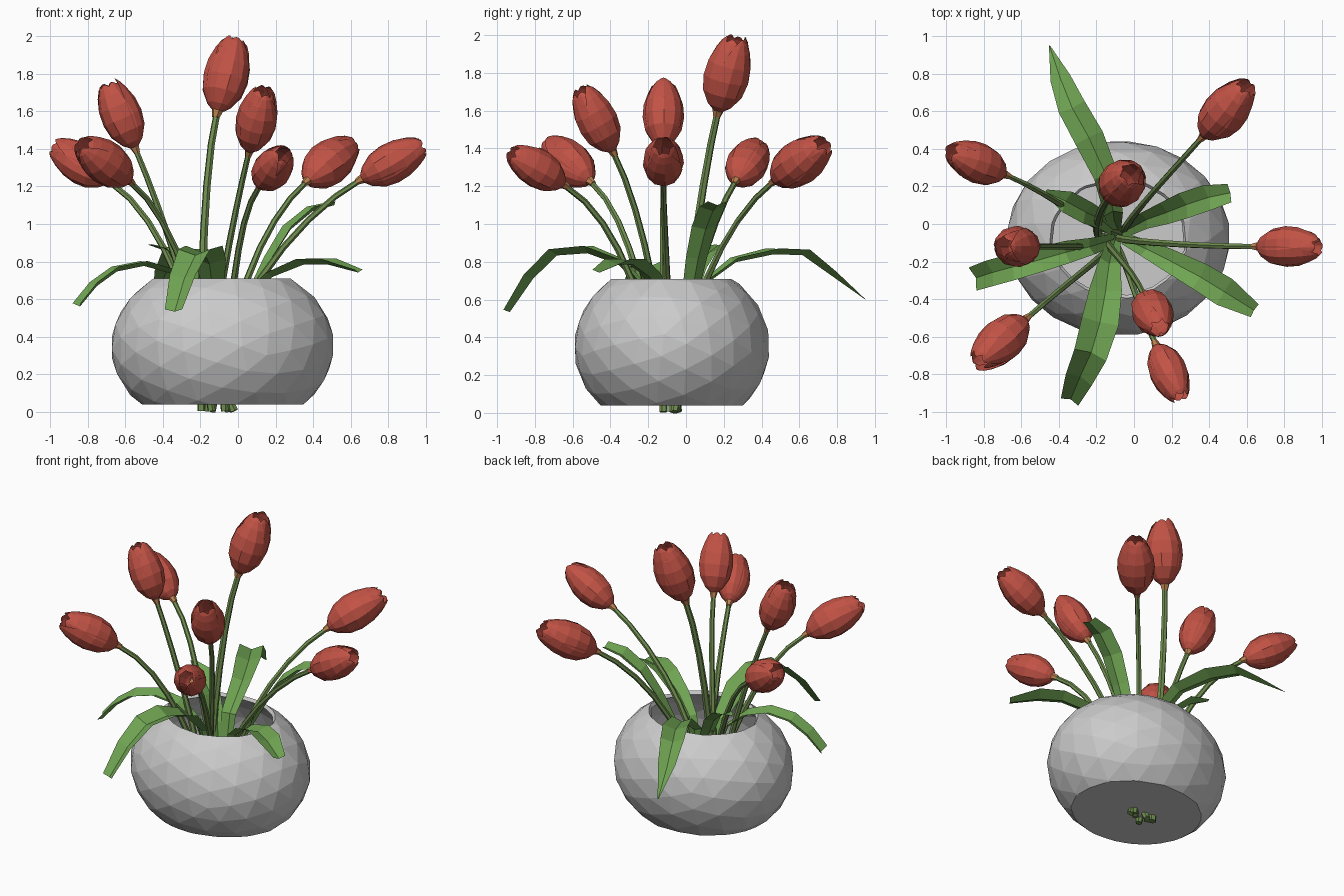
import bpy, bmesh, math, random
from mathutils import Vector, Matrix

if "Cube" in bpy.data.objects:
    bpy.data.objects.remove(bpy.data.objects["Cube"])

random.seed(4)


def mat(name, rgb):
    m = bpy.data.materials.new(name)
    m.diffuse_color = (*rgb, 1)
    m.use_nodes = True
    m.node_tree.nodes["Principled BSDF"].inputs["Base Color"].default_value = m.diffuse_color
    return m


RED = mat("petal red", (0.54, 0.085, 0.06))
STEM = mat("stem green", (0.16, 0.27, 0.08))
LEAF = mat("leaf green", (0.16, 0.37, 0.085))
TAN = mat("neck tan", (0.50, 0.22, 0.08))
GREY = mat("vase grey", (0.60, 0.60, 0.60))


def finish(name, bm, material):
    me = bpy.data.meshes.new(name)
    bm.to_mesh(me)
    bm.free()
    me.materials.append(material)
    ob = bpy.data.objects.new(name, me)
    bpy.context.collection.objects.link(ob)
    return ob


def grid(bm, rows, closed=False):
    """Skin rows of points with quads."""
    vs = [[bm.verts.new(p) for p in row] for row in rows]
    for a, b in zip(vs, vs[1:]):
        n = len(a)
        for i in range(n if closed else n - 1):
            j = (i + 1) % n
            bm.faces.new((a[i], a[j], b[j], b[i]))
    return vs


def tube(name, pts, radii, material, sides=6):
    bm = bmesh.new()
    rows = []
    for i, p in enumerate(pts):
        t = pts[min(i + 1, len(pts) - 1)] - pts[max(i - 1, 0)]
        u = t.cross(Vector((0.3, 1, 0.1))).normalized()
        v = t.normalized().cross(u)
        rows.append([p + (u * math.cos(a) + v * math.sin(a)) * radii[i]
                     for a in (2 * math.pi * k / sides for k in range(sides))])
    vs = grid(bm, rows, True)
    bm.faces.new(vs[0][::-1])
    bm.faces.new(vs[-1])
    return finish(name, bm, material)


# vase: faceted flattened ball, cut flat below and open above
bm = bmesh.new()
bmesh.ops.create_icosphere(bm, subdivisions=3, radius=1)
bmesh.ops.transform(bm, verts=bm.verts, matrix=Matrix.Translation((-0.083, -0.075, 0.35))
                    @ Matrix.Diagonal((0.595, 0.52, 0.46, 1))
                    @ Matrix.Rotation(0.5, 4, 'X') @ Matrix.Rotation(0.3, 4, 'Y'))
for z, n in ((0.71, 1), (0.04, -1)):
    res = bmesh.ops.bisect_plane(bm, geom=bm.verts[:] + bm.edges[:] + bm.faces[:],
                                 plane_co=(0, 0, z), plane_no=(0, 0, n), clear_outer=True)
    if n < 0:
        bmesh.ops.edgeloop_fill(
            bm, edges=[e for e in res["geom_cut"] if isinstance(e, bmesh.types.BMEdge)])
bmesh.ops.recalc_face_normals(bm, faces=bm.faces)
vase = finish("vase", bm, GREY)
wall = vase.modifiers.new("wall", 'SOLIDIFY')
wall.thickness = 0.025
wall.offset = -1

# petal profile: (height, radius, half angle in degrees), relative to head length
PETAL = [(0, 0.06, 60), (0.08, 0.15, 64), (0.25, 0.25, 66), (0.45, 0.285, 66),
         (0.65, 0.27, 62), (0.83, 0.215, 52), (0.94, 0.165, 36), (1.0, 0.12, 10)]


def head(name, base, tip):
    axis = tip - base
    L = axis.length
    m = Matrix.Translation(base) @ axis.to_track_quat('Z', 'Y').to_matrix().to_4x4()
    bm = bmesh.new()
    turn = random.uniform(0, 2)
    for k in range(6):
        inner = k % 2
        mid = turn + k * math.pi / 3
        top = random.uniform(0.95, 1.0)
        rows = []
        for h, r, half in PETAL:
            row = []
            for s in (-1, -0.5, 0, 0.5, 1):
                a = mid + s * math.radians(half)
                rr = r * L * (0.92 if inner else 1.0) * (1 + 0.03 * (1 - abs(s)))
                row.append(m @ Vector((rr * math.cos(a), rr * math.sin(a), h * L * top)))
            rows.append(row)
        grid(bm, rows)
    return finish(name, bm, RED)


# tulips: stem foot (x, y), point at the rim (x, y), head base, head tip, stem radius
TULIPS = [
    ((-.19, -.05), (-.19, .02), (-.11, .17, 1.60), (-.01, .27, 2.0), .027),
    ((-.14, -.12), (-.30, -.12), (-.55, -.12, 1.41), (-.70, -.12, 1.76), .022),
    ((-.16, -.06), (-.08, -.18), (.06, -.39, 1.39), (.14, -.56, 1.72), .022),
    ((-.14, -.04), (-.02, -.29), (.12, -.65, 1.21), (.25, -.93, 1.38), .022),
    ((-.04, -.05), (.05, .11), (.37, .47, 1.23), (.61, .74, 1.43), .022),
    ((-.07, -.07), (.12, -.10), (.66, -.12, 1.24), (.99, -.12, 1.42), .022),
    ((-.02, -.06), (-.32, .06), (-.69, .265, 1.23), (-.99, .39, 1.42), .022),
    ((-.05, -.05), (-.27, -.25), (-.58, -.51, 1.23), (-.84, -.74, 1.43), .022),
]
for i, (foot, rim, base, tip, rad) in enumerate(TULIPS, 1):
    p0, p3, tip = Vector((*foot, 0.005)), Vector(base), Vector(tip)
    d = (tip - p3).normalized()
    p2 = p3 - d * 0.42
    p1 = (Vector((*rim, 0.71)) - 0.125 * p0 - 0.375 * p2 - 0.125 * p3) / 0.375
    pts = []
    for k in range(9):
        t = k / 8
        pts.append(p0 * (1 - t) ** 3 + p1 * 3 * t * (1 - t) ** 2
                   + p2 * 3 * t * t * (1 - t) + p3 * t ** 3)
    tube(f"stem_{i}", pts, [rad * (1 - 0.04 * k) for k in range(9)], STEM)
    tube(f"neck_{i}", [p3 - d * 0.035, p3 + d * 0.02], [rad * 0.75, rad * 1.35], TAN)
    head(f"tulip_head_{i}", p3, tip)


def leaf(name, path, widths):
    """Creased ribbon: the midrib sits a little lower than both edges."""
    path = [Vector(p) for p in path]
    bm = bmesh.new()
    rows = []
    for i, p in enumerate(path):
        t = path[min(i + 1, len(path) - 1)] - path[max(i - 1, 0)]
        side = t.cross(Vector((0, 0, 1))).normalized()
        up = side.cross(t).normalized()
        w = widths[i] / 2
        rows.append([p - side * w + up * w * 0.2, p - up * w * 0.2, p + side * w + up * w * 0.2])
    grid(bm, rows)
    return finish(name, bm, LEAF)


leaf("back_leaf", [(-.1, -.03, .2), (-.11, .06, .66), (-.15, .26, .81), (-.24, .46, .855),
                   (-.33, .62, .85), (-.39, .77, .74), (-.45, .95, .60)],
     [.06, .10, .13, .16, .15, .11, .005])
leaf("tall_leaf", [(-.07, -.05, .2), (.06, .02, .6), (.17, .06, .82), (.27, .10, .98),
                   (.39, .14, 1.08), (.51, .165, 1.11)],
     [.06, .09, .12, .14, .14, .10])
leaf("right_leaf", [(-.05, -.08, .25), (.06, -.13, .63), (.18, -.19, .73), (.35, -.28, .80),
                    (.48, -.36, .80), (.64, -.46, .75)],
     [.06, .09, .12, .15, .16, .08])
leaf("front_leaf", [(-.1, -.08, .2), (-.13, -.2, .64), (-.15, -.35, .80), (-.18, -.52, .865),
                    (-.23, -.69, .85), (-.29, -.82, .72), (-.34, -.94, .54)],
     [.06, .11, .17, .20, .18, .15, .10])
leaf("left_leaf", [(-.1, -.08, .2), (-.23, -.12, .64), (-.36, -.15, .75), (-.50, -.19, .79),
                   (-.65, -.23, .76), (-.76, -.26, .68), (-.85, -.29, .57)],
     [.06, .09, .12, .13, .14, .14, .13])
leaf("short_leaf", [(-.1, -.04, .2), (-.17, .02, .6), (-.25, .06, .76), (-.36, .12, .86),
                    (-.47, .17, .89)],
     [.06, .09, .12, .12, .03])
